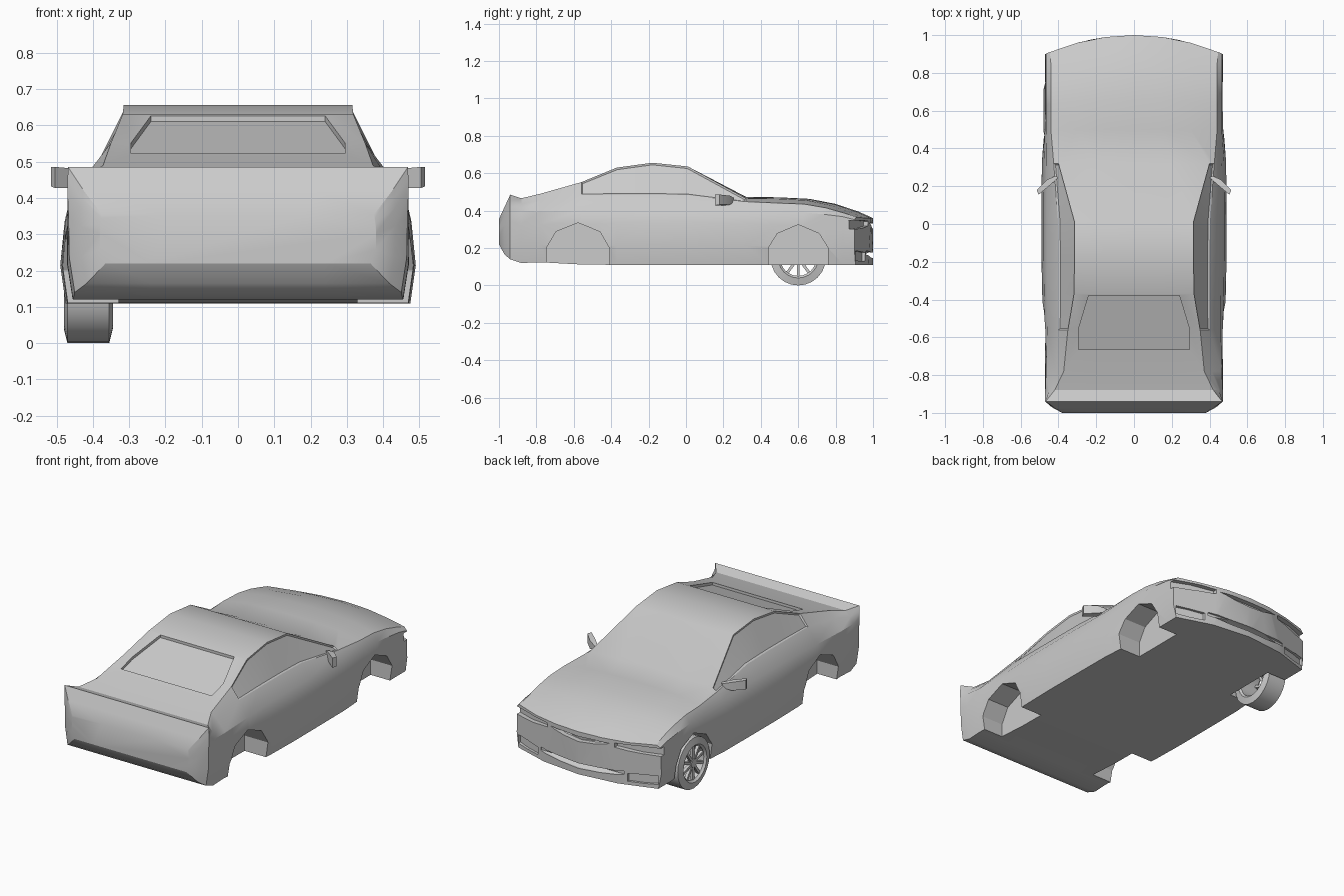
import bpy, bmesh
from math import pi, radians
from mathutils import Matrix

if "Cube" in bpy.data.objects:
    bpy.data.objects.remove(bpy.data.objects["Cube"])


def make(name, bm):
    bmesh.ops.recalc_face_normals(bm, faces=bm.faces[:])
    me = bpy.data.meshes.new(name)
    bm.to_mesh(me)
    bm.free()
    ob = bpy.data.objects.new(name, me)
    bpy.context.collection.objects.link(ob)
    return ob


def prism(name, a, b):
    """Solid between two matching outlines."""
    bm = bmesh.new()
    va, vb = [bm.verts.new(p) for p in a], [bm.verts.new(p) for p in b]
    n = len(a)
    bm.faces.new(va)
    bm.faces.new(vb)
    for i in range(n):
        j = (i + 1) % n
        bm.faces.new((va[i], va[j], vb[j], vb[i]))
    return make(name, bm)


def smooth(ob, angle=28):
    bpy.ops.object.select_all(action='DESELECT')
    ob.select_set(True)
    bpy.context.view_layer.objects.active = ob
    bpy.ops.object.shade_smooth_by_angle(angle=radians(angle))


def nose(x):
    """Plan curve of the front bumper."""
    return 1 - 0.1 * (x / 0.47) ** 2


# Body stations: y, sill z, lower width, shoulder x z, belt x z, roof edge x z
stations = [
    (-1.00, .220, .380, .380, .330, .378, .345, .375, .355),
    (-0.97, .165, .432, .435, .375, .430, .400, .425, .420),
    (-0.94, .140, .465, .470, .415, .470, .450, .468, .485),
    (-0.88, .120, .470, .470, .400, .450, .435, .420, .466),
    (-0.78, .124, .470, .465, .395, .412, .455, .372, .490),
    (-0.56, .112, .476, .460, .400, .400, .487, .350, .552),
    (-0.37, .110, .486, .460, .410, .400, .487, .318, .630),
    (-0.18, .110, .490, .460, .410, .400, .487, .315, .656),
    (0.01, .110, .490, .460, .410, .402, .484, .315, .636),
    (0.32, .110, .488, .462, .405, .425, .448, .400, .466),
    (0.50, .110, .475, .465, .395, .440, .440, .300, .463),
    (0.66, .110, .472, .466, .390, .440, .435, .300, .455),
    (0.80, .110, .470, .466, .380, .440, .415, .300, .428),
    (0.92, .110, .470, .466, .368, .440, .387, .300, .388),
    (1.00, .110, .470, .466, .352, .445, .366, .300, .360),
]
bm = bmesh.new()
rings = []
for y, zb, wl, ws, zs, xb, zbelt, xr, zr in stations:
    h = zs - zb
    crown = .008 if .3 < y < .95 else 0
    half = [(0, zb), (.24, zb), (wl - .015, zb), (wl, zb + .35 * h),
            (.6 * wl + .4 * ws, zb + .75 * h), (ws, zs), (xb, zbelt), (xr, zr),
            (xr / 2, zr + .75 * crown), (0, zr + crown)]
    ring = half + [(-x, z) for x, z in half[8:0:-1]]
    s = max(0, (y - .5) / .5)
    rings.append([bm.verts.new((x, y - s * (1 - nose(x)), z)) for x, z in ring])
glass = []
for k, (r, q) in enumerate(zip(rings, rings[1:])):
    for i in range(18):
        j = (i + 1) % 18
        f = bm.faces.new((r[i], r[j], q[j], q[i]))
        if i in (6, 11) and 5 <= k <= 8:
            glass.append(f)
bm.faces.new(rings[0])
f = rings[-1]
for idx in ([0, 1, 8, 9], range(1, 9), [0, 17, 10, 9], range(17, 9, -1)):
    bm.faces.new([f[i] for i in idx])
# Recessed side windows
bmesh.ops.recalc_face_normals(bm, faces=bm.faces[:])
bmesh.ops.inset_region(bm, faces=glass, thickness=.009, depth=-.007)
body = make("car_body", bm)

cutters = []
# Wheel wells
for yc, hw, top in ((-.578, .168, .335), (.60, .16, .325)):
    arch = [(-hw, 0), (-hw, .2), (-.7 * hw, top - .048), (0, top),
            (.7 * hw, top - .048), (hw, .2), (hw, 0)]
    for s in (-1, 1):
        cutters.append(prism("wheel_well_cutter",
                             [(s * .33, yc + y, z) for y, z in arch],
                             [(s * .60, yc + y, z) for y, z in arch]))


def front_cut(outline, depth):
    cutters.append(prism("front_cutter",
                         [(x, nose(x) - depth, z) for x, z in outline],
                         [(x, 1.1, z) for x, z in outline]))


# Headlights and corner intakes
for s in (-1, 1):
    front_cut([(s * x, z) for x, z in
               ((.22, .318), (.36, .305), (.50, .300), (.50, .347), (.36, .348), (.22, .343))], .028)
    front_cut([(s * x, z) for x, z in
               ((.29, .130), (.38, .130), (.455, .135), (.455, .185), (.38, .182), (.29, .175))], .02)
# Crescent grille and long bumper slot
front_cut([(-.20, .335), (-.1, .312), (0, .302), (.1, .312), (.20, .335),
           (.1, .335), (0, .332), (-.1, .335)], .03)
front_cut([(-.27, .165), (-.13, .150), (0, .145), (.13, .150), (.27, .165),
           (.27, .185), (.13, .178), (0, .175), (-.13, .178), (-.27, .185)], .012)
# Rear window
rear = [(.24, -.378, .627), (.295, -.56, .552), (.295, -.665, .523)]
rear += [(-x, y, z) for x, y, z in reversed(rear)]
cutters.append(prism("rear_window_cutter", [(x, y, z - .016) for x, y, z in rear],
                     [(x, y, .8) for x, y, z in rear]))

bpy.context.view_layer.objects.active = body
for c in cutters:
    c.hide_render = True
    m = body.modifiers.new("cut", 'BOOLEAN')
    m.operation, m.solver, m.object = 'DIFFERENCE', 'EXACT', c
    bpy.ops.object.modifier_apply(modifier=m.name)
for c in cutters:
    bpy.data.objects.remove(c)
smooth(body)

# Door mirrors
for s in (-1, 1):
    bm = bmesh.new()
    for x, y, z0, z1 in ((.40, .245, .445, .468), (.415, .255, .445, .468), (.44, .21, .428, .480),
                         (.46, .235, .432, .480), (.505, .155, .428, .486), (.515, .18, .432, .486)):
        for z in (z0, z1):
            bm.verts.new((s * x, y, z))
    bmesh.ops.convex_hull(bm, input=bm.verts[:])
    smooth(make("door_mirror", bm))

# Single front wheel: tyre with rim barrel
cy, cz = .60, .148
bm = bmesh.new()
prof = [(-.48, .108), (-.47, .148), (-.355, .148), (-.345, .108), (-.355, .097), (-.468, .097)]
n = 24
loops = [[bm.verts.new(Matrix.Rotation(2 * pi * k / n, 4, 'X') @ Matrix.Translation((x, 0, r)).translation)
          for x, r in prof] for k in range(n)]
for k in range(n):
    a, b = loops[k], loops[(k + 1) % n]
    for i in range(6):
        j = (i + 1) % 6
        bm.faces.new((a[i], a[j], b[j], b[i]))
tyre = make("front_wheel_tyre", bm)
tyre.location = (0, cy, cz)
smooth(tyre, 30)

# Hub and spokes
bm = bmesh.new()
bmesh.ops.create_cone(bm, cap_ends=True, segments=12, radius1=.025, radius2=.025, depth=.03,
                      matrix=Matrix.Translation((-.458, 0, 0)) @ Matrix.Rotation(pi / 2, 4, 'Y'))
for k in range(10):
    bmesh.ops.create_cube(bm, size=1, matrix=Matrix.Rotation(2 * pi * k / 10, 4, 'X')
                          @ Matrix.Translation((-.46, 0, .06)) @ Matrix.Diagonal((.018, .015, .078, 1)))
rim = make("front_wheel_spokes", bm)
rim.location = (0, cy, cz)
smooth(rim, 30)
